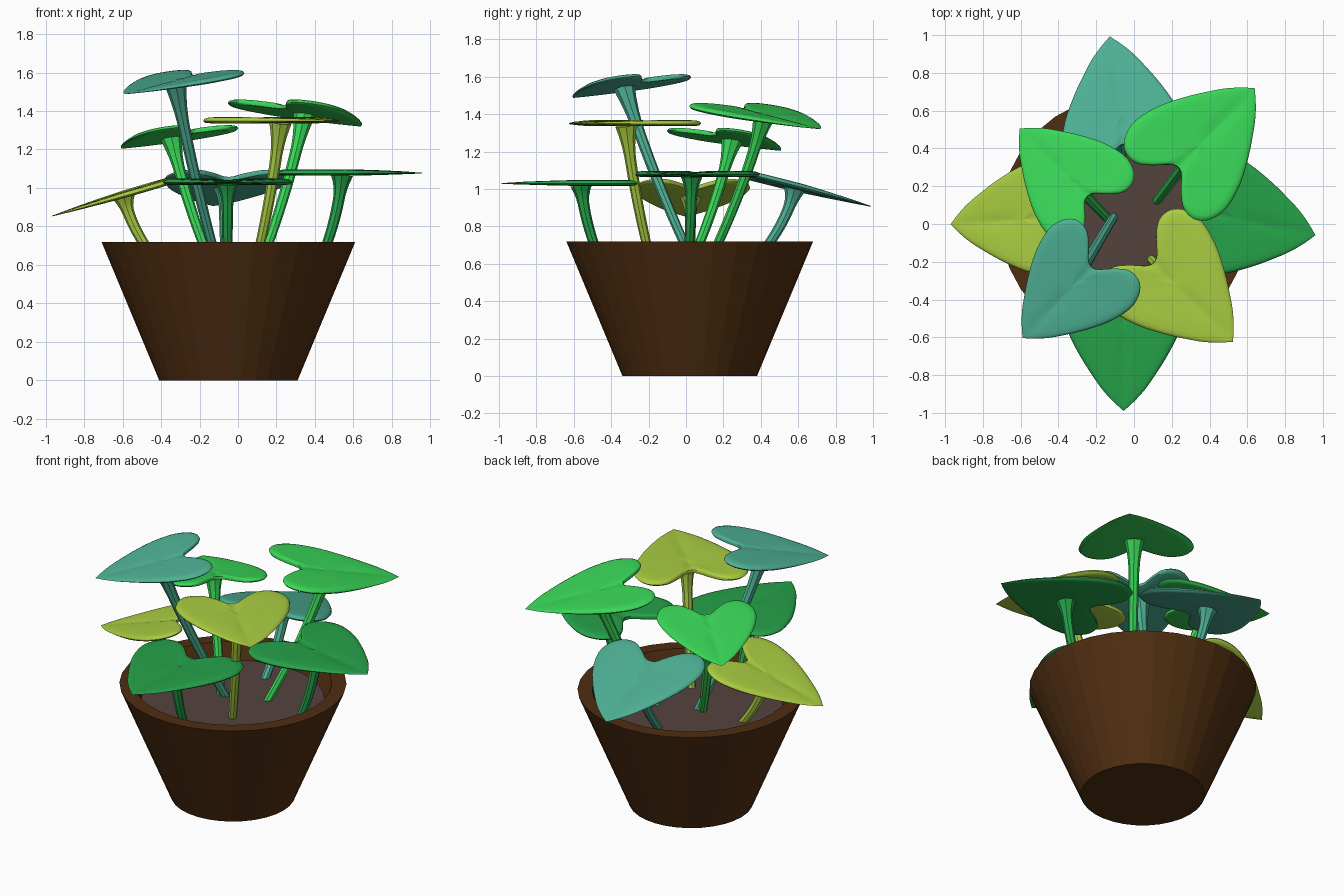
import bpy, bmesh, math
from mathutils import Vector, Matrix

if "Cube" in bpy.data.objects:
    bpy.data.objects.remove(bpy.data.objects["Cube"])


def material(name, r, g, b):
    lin = [((c / 255 + 0.055) / 1.055) ** 2.4 for c in (r, g, b)]
    m = bpy.data.materials.new(name)
    m.diffuse_color = (*lin, 1)
    m.use_nodes = True
    m.node_tree.nodes["Principled BSDF"].inputs["Base Color"].default_value = m.diffuse_color
    return m


BROWN = material("pot brown", 80, 46, 17)
SOIL = material("soil brown", 84, 67, 61)
TEAL = material("teal", 78, 177, 149)
LIME = material("lime", 170, 205, 65)
BRIGHT = material("bright green", 57, 215, 88)
DEEP = material("deep green", 37, 162, 73)


def finish(name, bm, mat, smooth=None):
    bmesh.ops.recalc_face_normals(bm, faces=bm.faces)
    me = bpy.data.meshes.new(name)
    bm.to_mesh(me)
    bm.free()
    ob = bpy.data.objects.new(name, me)
    bpy.context.collection.objects.link(ob)
    me.materials.append(mat)
    if smooth:
        bpy.ops.object.select_all(action='DESELECT')
        ob.select_set(True)
        bpy.context.view_layer.objects.active = ob
        bpy.ops.object.shade_smooth_by_angle(angle=math.radians(smooth))
    return ob


def skin(bm, rings, cap_start=True, cap_end=True):
    """Join rings of points with quads and cap the ends."""
    vs = [[bm.verts.new(p) for p in ring] for ring in rings]
    n = len(vs[0])
    for a, b in zip(vs, vs[1:]):
        for i in range(n):
            bm.faces.new((a[i], a[(i + 1) % n], b[(i + 1) % n], b[i]))
    if cap_start:
        bm.faces.new(vs[0])
    if cap_end:
        bm.faces.new(vs[-1])
    return vs


def circle(r, z, n=32):
    return [Vector((-0.05 + r * math.cos(2 * math.pi * i / n),
                    0.02 + r * math.sin(2 * math.pi * i / n), z)) for i in range(n)]


# Pot: tapered, hollow at the top
bm = bmesh.new()
skin(bm, [circle(0.36, 0), circle(0.66, 0.72), circle(0.575, 0.72), circle(0.52, 0.59)])
finish("pot", bm, BROWN)

# Soil disc
bm = bmesh.new()
skin(bm, [circle(0.525, 0.595), circle(0.535, 0.62)])
finish("soil", bm, SOIL)

# Heart leaf half outline (u toward the tip, v sideways), origin at the stem
HALF = [(-0.165, 0), (-0.18, 0.04), (-0.24, 0.095), (-0.295, 0.16), (-0.308, 0.22),
        (-0.29, 0.275), (-0.235, 0.318), (-0.14, 0.335), (0, 0.30), (0.14, 0.23),
        (0.25, 0.16), (0.32, 0.11), (0.38, 0.055), (0.43, 0)]


def smooth_half(pts, sub=3):
    """Catmull-Rom resample of the half outline."""
    p = [Vector((pts[1][0], -pts[1][1]))] + [Vector(q) for q in pts]
    p.append(2 * p[-1] - p[-2])
    out = []
    for i in range(1, len(p) - 2):
        a, b, c, d = p[i - 1:i + 3]
        for k in range(sub):
            t = k / sub
            out.append(0.5 * (2 * b + (c - a) * t + (2 * a - 5 * b + 4 * c - d) * t * t
                              + (3 * b - a - 3 * c + d) * t ** 3))
    return out + [p[-2]]


half = smooth_half(HALF)
OUTLINE = half + [Vector((q.x, -q.y)) for q in half[-2:0:-1]]

# Cross-section from underside centre, around the rim, to the top centre
SECTION = [(0.05, -0.013), (0.5, -0.014), (0.9, -0.014), (0.975, -0.011), (1, -0.002),
           (0.985, 0.009), (0.94, 0.015), (0.85, 0.018), (0.65, 0.017),
           (0.4, 0.016), (0.2, 0.014), (0.05, 0.01)]


def leaf(name, mat, pos, heading, tilt, scale):
    m = (Matrix.Translation(pos) @ Matrix.Rotation(math.radians(heading), 4, 'Z')
         @ Matrix.Rotation(math.radians(tilt), 4, 'Y') @ Matrix.Scale(scale, 4))
    rings = []
    for s, h in SECTION:
        ring = []
        for q in OUTLINE:
            u, v = q.x * s, q.y * s
            thin = 1 - 0.8 * max(0, u / 0.43) ** 1.3          # thinner toward the tip
            z = h * thin
            if h > 0.01:
                z -= 0.009 * thin * math.exp(-(v / 0.03) ** 2)  # midrib groove
            ring.append(m @ Vector((u, v, z)))
        rings.append(ring)
    bm = bmesh.new()
    skin(bm, rings)
    finish(name, bm, mat, 50)


def stem(name, mat, base, top, bend, n=8):
    p0 = Vector((*base, 0.58))
    p2 = Vector(top) - Vector((0, 0, 0.012))
    p1 = p0.lerp(p2, bend)
    p1.z = (p0.z + p2.z) / 2
    rings = []
    for k in range(15):
        t = k / 14
        c = (1 - t) ** 2 * p0 + 2 * t * (1 - t) * p1 + t * t * p2
        d = ((1 - t) * (p1 - p0) + t * (p2 - p1)).normalized()
        x = Vector((0, 1, 0)).cross(d).normalized()
        y = d.cross(x)
        r = 0.024 + 0.008 * t + 0.026 * max(0, (t - 0.75) / 0.25) ** 2  # flared top
        rings.append([c + r * (x * math.cos(2 * math.pi * i / n)
                               + y * math.sin(2 * math.pi * i / n)) for i in range(n)])
    bm = bmesh.new()
    skin(bm, rings)
    finish(name, bm, mat, 40)


# name, colour, stem top, stem base, heading, tilt, scale, stem bend
PLANTS = [
    ("back", TEAL, (-0.07, 0.58, 1.01), (-0.065, 0.34), 98, 14, 1.0, 0.8),
    ("right", DEEP, (0.54, 0.03, 1.078), (0.41, 0.01), -12, 0, 1.0, 0.85),
    ("front", DEEP, (-0.055, -0.56, 1.03), (-0.055, -0.44), -90, 0, 1.0, 0.85),
    ("left", LIME, (-0.593, 0.025, 0.965), (-0.39, 0.02), 184, 16.5, 0.92, 0.8),
    ("upper_front_left", TEAL, (-0.325, -0.33, 1.555), (-0.10, 0.05), 226, 10, 0.9, 0.6),
    ("upper_front_right", LIME, (0.22, -0.32, 1.35), (0.085, -0.18), -45, 0, 1.0, 0.7),
    ("upper_back_right", BRIGHT, (0.345, 0.415, 1.395), (0.11, 0.11), 46, 10, 1.0, 0.65),
    ("upper_back_left", BRIGHT, (-0.345, 0.245, 1.27), (-0.13, 0.02), 135, 10, 0.87, 0.65),
]
for name, mat, top, base, heading, tilt, scale, bend in PLANTS:
    leaf(name + "_leaf", mat, top, heading, tilt, scale)
    stem(name + "_stem", mat, base, top, bend)
